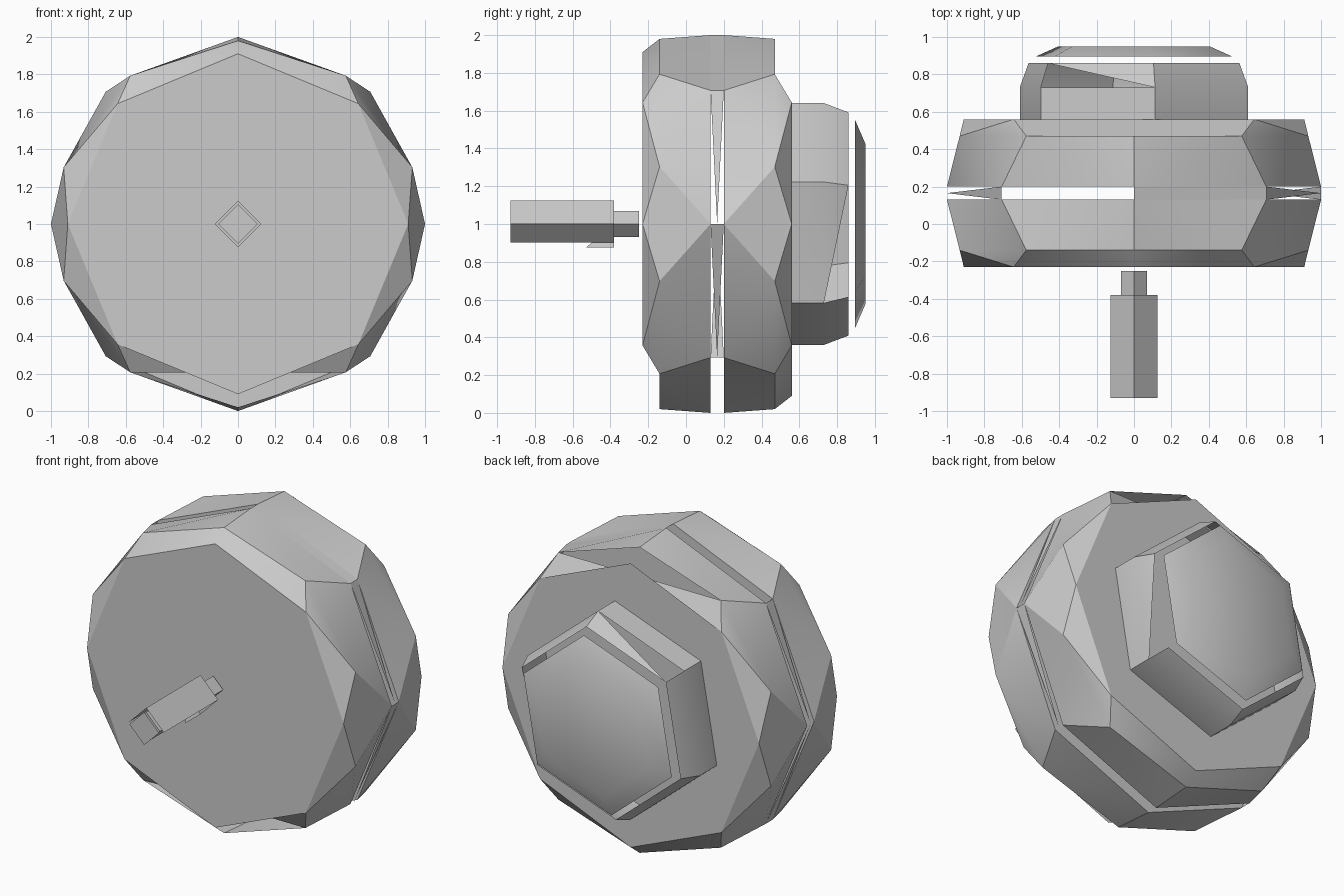
import bpy, bmesh
from math import radians, cos, sin

cube = bpy.data.objects.get("Cube")
if cube:
    bpy.data.objects.remove(cube, do_unlink=True)

grey = bpy.data.materials.new("plain grey")
grey.use_nodes = True
COLOUR = (0.6, 0.6, 0.6, 1)
grey.diffuse_color = COLOUR
grey.node_tree.nodes["Principled BSDF"].inputs["Base Color"].default_value = COLOUR


def point(angle, r, y):
    """Position on a circle around the main axle."""
    return (r * cos(radians(angle)), y, 1 + r * sin(radians(angle)))


def ring(bm, sides, r, y, start=90):
    return [bm.verts.new(point(start + 360 * i / sides, r, y)) for i in range(sides)]


def finish(bm, name):
    bmesh.ops.recalc_face_normals(bm, faces=bm.faces)
    mesh = bpy.data.meshes.new(name)
    bm.to_mesh(mesh)
    bm.free()
    mesh.materials.append(grey)
    obj = bpy.data.objects.new(name, mesh)
    bpy.context.collection.objects.link(obj)
    bpy.ops.object.select_all(action='DESELECT')
    obj.select_set(True)
    bpy.context.view_layer.objects.active = obj
    bpy.ops.object.shade_smooth_by_angle(angle=radians(30))
    return obj


def stitch(bm, a, b, skip=None):
    """Triangle strip between rings whose side counts may differ."""
    na, nb, i, j = len(a), len(b), 0, 0
    while i < na or j < nb:
        if j >= nb or (i < na and (i + 1) * nb <= (j + 1) * na):
            tri = (a[i % na], a[(i + 1) % na], b[j % nb])
            i += 1
        else:
            tri = (a[i % na], b[(j + 1) % nb], b[j % nb])
            j += 1
        if skip not in tri:
            bm.faces.new(tri)


def wheel_half(name, outer_y, mid_y, inner_y, notch):
    """Faceted half wheel, notched at one corner of the outer rim."""
    bm = bmesh.new()
    outer = ring(bm, 8, 0.91, outer_y)
    middle = ring(bm, 10, 0.98, mid_y)
    inner = ring(bm, 8, 1.0, inner_y)
    stitch(bm, outer, middle, outer[notch])
    stitch(bm, inner, middle)
    bm.faces.new(outer)
    bm.faces.new(inner)
    m = 0 if notch == 0 else 5
    bm.faces.new((outer[notch - 1], middle[m - 1], middle[m + 1], outer[notch + 1]))
    return finish(bm, name)


def sheet(name, *polygons):
    bm = bmesh.new()
    for poly in polygons:
        bm.faces.new([bm.verts.new(p) for p in poly])
    return finish(bm, name)


def prism(name, r, y0, y1, sides=4):
    bm = bmesh.new()
    a, b = ring(bm, sides, r, y0), ring(bm, sides, r, y1)
    for k in range(sides):
        bm.faces.new((a[k], a[k - 1], b[k - 1], b[k]))
    bm.faces.new(a)
    bm.faces.new(b)
    return finish(bm, name)


# Two wheel halves with a narrow slot between them
wheel_half("front_wheel_half", -0.23, -0.14, 0.13, 4)
wheel_half("rear_wheel_half", 0.56, 0.47, 0.20, 0)

# Bridge over the slot, and tapering slivers inside it
sheet("slot_bridge", [point(a, 1, y) for a, y in
                      ((90, 0.13), (45, 0.13), (45, 0.20), (90, 0.20))])
for base, tip in ((45, 0), (0, -45), (135, 180), (225, 180)):
    sheet("slot_sliver", [point(base, 1, 0.13), point(base, 1, 0.20), point(tip, 1, 0.165)])

# Six sided rear hub with an open chamfer, two chamfer triangles left out
bm = bmesh.new()
base, edge, lip = (ring(bm, 6, r, y, 80) for r, y in ((0.65, 0.56), (0.65, 0.73), (0.60, 0.86)))
for k in range(6):
    n = (k + 1) % 6
    bm.faces.new((base[k], base[n], edge[n], edge[k]))
    if k == 0:
        bm.faces.new((edge[k], lip[n], lip[k]))
    elif k == 4:
        bm.faces.new((edge[k], edge[n], lip[n]))
    else:
        bm.faces.new((edge[k], edge[n], lip[n], lip[k]))
finish(bm, "rear_hub")

# Floating hub cap
bm = bmesh.new()
rim, face = ring(bm, 6, 0.56, 0.895, 80), ring(bm, 6, 0.43, 0.95, 80)
stitch(bm, rim, face)
bm.faces.new(face)
finish(bm, "hub_cap")

# Front handle: stem, core, outer cover and end plate
prism("handle_stem", 0.07, -0.38, -0.25)
prism("handle_core", 0.097, -0.93, -0.38)
R, Y0, Y1 = 0.125, -0.93, -0.38
sheet("handle_cover",
      *[[point(90, R, Y0), point(s, R, Y0), point(s, R, Y1), point(90, R, Y1)] for s in (0, 180)],
      [point(180, R, Y1), point(270, R, Y1), point(270, R, -0.53)],
      [point(s, R, Y1) for s in (0, 90, 180, 270)])
sheet("handle_end_plate", [point(s, 0.105, -0.95) for s in (0, 90, 180, 270)])

# Small triangular plates on the front face
sheet("small_marker", [(0.43, -0.235, 1.05), (0.61, -0.235, 1.04), (0.44, -0.235, 0.955)])
sheet("large_marker", [(0.70, -0.235, 1.09), (0.86, -0.235, 1.0), (0.70, -0.235, 0.91)])
